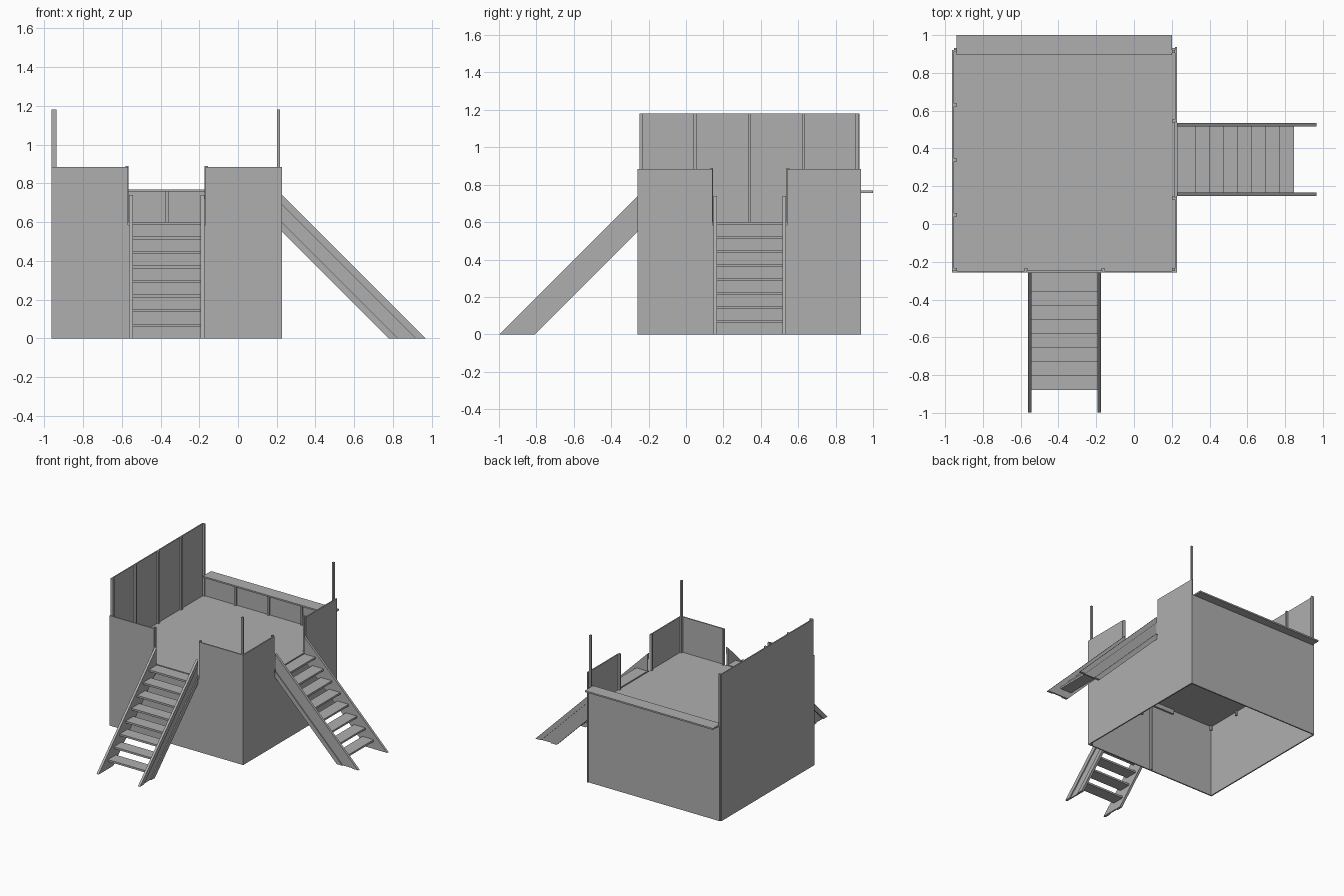
import bpy
from mathutils import Matrix

cube = bpy.data.objects.get("Cube")
if cube:
    bpy.data.objects.remove(cube, do_unlink=True)

grey = bpy.data.materials.new("plain grey")
grey.use_nodes = True
colour = (0.43, 0.43, 0.43, 1)
grey.diffuse_color = colour
grey.node_tree.nodes["Principled BSDF"].inputs["Base Color"].default_value = colour


def make(name, verts, faces, matrix=None):
    mesh = bpy.data.meshes.new(name)
    mesh.from_pydata(verts, [], faces)
    if matrix:
        mesh.transform(matrix)
    mesh.materials.append(grey)
    obj = bpy.data.objects.new(name, mesh)
    bpy.context.collection.objects.link(obj)
    return obj


def prism(name, outline, x0, x1, matrix=None):
    """Extrude a (y, z) outline from x0 to x1."""
    n = len(outline)
    verts = [(x, y, z) for x in (x0, x1) for y, z in outline]
    faces = [tuple(range(n))[::-1], tuple(range(n, 2 * n))]
    faces += [(i, (i + 1) % n, (i + 1) % n + n, i + n) for i in range(n)]
    return make(name, verts, faces, matrix)


def box(name, x, y, z, matrix=None):
    outline = [(y[0], z[0]), (y[1], z[0]), (y[1], z[1]), (y[0], z[1])]
    return prism(name, outline, x[0], x[1], matrix)


LEFT, RIGHT, FRONT, BACK = -0.963, 0.227, -0.258, 0.932
T = 0.01            # panel thickness
DECK, LOW, TALL = 0.6, 0.885, 1.18

# Deck, tall side wall and low back wall with its shelf
box("deck", (LEFT + T, RIGHT - T), (FRONT + T, BACK - T), (DECK - 0.015, DECK))
box("tall_wall", (LEFT, LEFT + T), (FRONT + T, BACK - T), (0, TALL))
box("back_wall", (LEFT + T, RIGHT - T), (BACK - T, BACK), (0, 0.757))
box("back_shelf", (-0.94, 0.2), (0.895, 1.0), (0.757, 0.769))

# Studs along the tall wall and the back wall
for i in range(5):
    y = -0.241 + 0.29 * i
    box("tall_wall_stud", (LEFT + T, -0.938), (y - 0.008, y + 0.008), (DECK - 0.05, TALL))
for x in (-0.663, -0.368, -0.073):
    box("back_wall_stud", (x - 0.008, x + 0.008), (0.908, BACK - T), (DECK - 0.05, 0.757))

# Tall corner posts on the stair side
for y in (FRONT + T + 0.008, BACK - T - 0.008):
    box("corner_post", (0.202, RIGHT - T), (y - 0.008, y + 0.008), (0, TALL))


def entrance(side, matrix):
    """Wall with an opening and a stair; stair centred on x = 0, wall face at y = 0."""
    def part(name, x, y, z):
        box(side + "_" + name, x, y, z, matrix)

    # Wall panels, with a lower infill beneath the opening
    part("infill_panel", (-0.2, 0.2), (0, T), (0, DECK - 0.015))
    part("centre_stud", (-0.008, 0.008), (T, 0.025), (0, 0.55))
    part("ledger", (-0.2, 0.2), (T, 0.025), (0.55, DECK - 0.015))
    for s in (-1, 1):
        part("wall_panel", sorted((s * 0.2, s * 0.595)), (0, T), (0, LOW))
        part("opening_post", sorted((s * 0.196, s * 0.212)), (T, 0.025), (0.55, 0.89))

        # Sloping stringer: web with a raised strip at top and bottom
        for name, low, high, inner, outer in (
                ("stringer", 0, 0.19, 0.175, 0.186),
                ("upper_strip", 0.14, 0.19, 0.186, 0.194),
                ("lower_strip", 0, 0.05, 0.186, 0.194)):
            base, top = -0.55 - low, -0.55 - high
            outline = [(top, 0), (base, 0), (0, -base), (0, -top)]
            prism(side + "_" + name, outline, s * inner, s * outer, matrix)

    # Treads
    for k in range(8):
        y, z = -0.62 + 0.0743 * k, 0.075 * (k + 1)
        part("tread", (-0.175, 0.175), (y, min(y + 0.1, 0)), (z - 0.015, z))


entrance("front", Matrix.Translation((-0.368, FRONT, 0)))
entrance("side", Matrix.Translation((RIGHT, 0.341, 0)) @ Matrix.Rotation(1.5707963, 4, "Z"))

# Consistent outward faces
import bmesh
for obj in bpy.context.collection.objects:
    if obj.type == "MESH" and grey.name in obj.data.materials:
        bm = bmesh.new()
        bm.from_mesh(obj.data)
        bmesh.ops.recalc_face_normals(bm, faces=bm.faces)
        bm.to_mesh(obj.data)
        bm.free()
